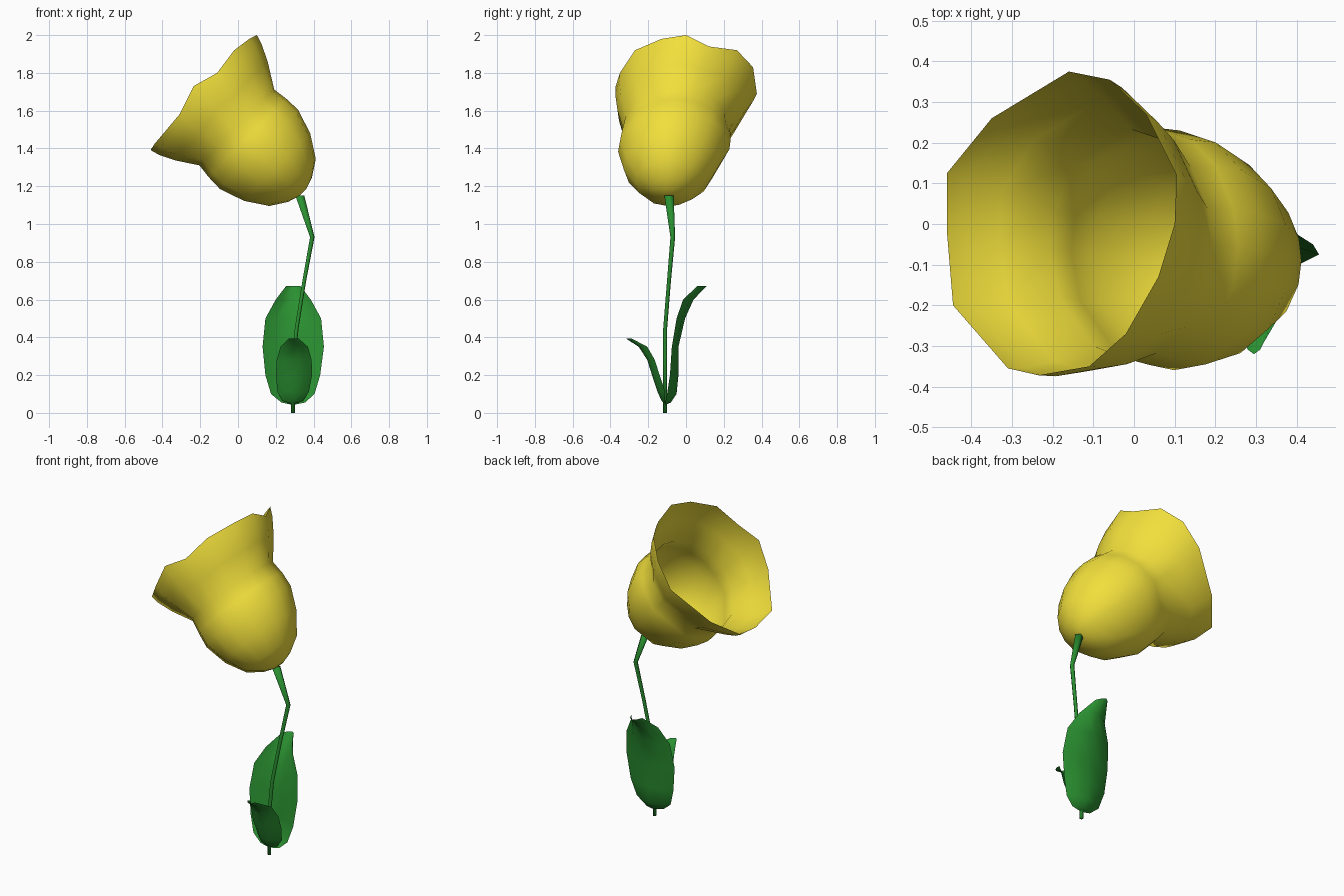
import bpy, bmesh, math
from mathutils import Vector

if "Cube" in bpy.data.objects:
    bpy.data.objects.remove(bpy.data.objects["Cube"])


def material(name, rgb):
    m = bpy.data.materials.new(name)
    m.diffuse_color = (*rgb, 1)
    m.use_nodes = True
    m.node_tree.nodes["Principled BSDF"].inputs["Base Color"].default_value = m.diffuse_color
    return m


def loft(name, rows, mat, closed=False, cap_start=False, cap_end=False):
    """Skin rows of points with quads; closed joins each row into a ring."""
    bm = bmesh.new()
    vs = [[bm.verts.new(p) for p in row] for row in rows]
    n = len(rows[0])
    for a, b in zip(vs, vs[1:]):
        for i in range(n if closed else n - 1):
            j = (i + 1) % n
            bm.faces.new((a[i], a[j], b[j], b[i]))
    if cap_start:
        bm.faces.new(vs[0][::-1])
    if cap_end:
        bm.faces.new(vs[-1])
    bmesh.ops.recalc_face_normals(bm, faces=bm.faces)
    me = bpy.data.meshes.new(name)
    bm.to_mesh(me)
    bm.free()
    for p in me.polygons:
        p.use_smooth = True
    me.materials.append(mat)
    ob = bpy.data.objects.new(name, me)
    bpy.context.collection.objects.link(ob)
    return ob


yellow = material("petal_yellow", (0.88, 0.74, 0.045))
green = material("leaf_green", (0.023, 0.28, 0.03))

# Flower cup: tilted bell with an irregular rim
pole = Vector((0.355, 0, 1.18))
axis = Vector((-0.71, 0, 0.70)).normalized()
side = Vector((0.70, 0, 0.71)).normalized()
across = Vector((0, 1, 0))
rim = [Vector(p) for p in (
    (-0.46, 0.125, 1.40), (-0.46, -0.02, 1.39), (-0.445, -0.20, 1.42),
    (-0.31, -0.355, 1.58), (-0.235, -0.372, 1.73), (-0.11, -0.35, 1.80),
    (-0.02, -0.27, 1.92), (0.06, -0.13, 1.98), (0.10, 0.0, 2.0),
    (0.105, 0.12, 1.94), (0.03, 0.27, 1.92), (-0.06, 0.355, 1.83),
    (-0.16, 0.375, 1.69), (-0.35, 0.26, 1.50))]
rim_centre = pole + axis * 0.745
angles = [math.atan2((p - rim_centre).dot(across), (p - rim_centre).dot(side))
          for p in rim]
rings = []
for t, r, y in ((0.0, 0.03, -0.09), (0.02, 0.09, -0.09), (0.075, 0.175, -0.09),
                (0.19, 0.25, -0.08), (0.325, 0.295, -0.065),
                (0.41, 0.292, -0.055), (0.49, 0.282, -0.05)):
    c = pole + axis * t - side * 0.018 + across * y
    rings.append([c + side * r * math.cos(a) + across * r * math.sin(a)
                  for a in angles])
neck = rings[-1]
neck_centre = pole + axis * 0.49 + across * -0.05
for f, s in ((0.45, 1.04), (0.8, 1.03)):
    c = neck_centre.lerp(rim_centre, f)
    rings.append([c + (a.lerp(b, f) - c) * s for a, b in zip(neck, rim)])
rings.append(rim)
loft("flower_cup", rings, yellow, closed=True, cap_start=True)

# Bent stem, thickening below the flower
stem = ((0.29, -0.11, 0.0, 0.011), (0.295, -0.11, 0.3, 0.011),
        (0.31, -0.11, 0.45, 0.011), (0.35, -0.09, 0.7, 0.011),
        (0.392, -0.07, 0.93, 0.013), (0.325, -0.09, 1.15, 0.026))
loft("stem", [[(x + r * math.cos(k * math.tau / 5),
                y + r * math.sin(k * math.tau / 5), z) for k in range(5)]
              for x, y, z, r in stem], green, closed=True,
     cap_start=True, cap_end=True)


# Cupped leaves: rows of height, middle y, edge y, left x, right x
def leaf(name, rows):
    pts = []
    for z, ymid, yedge, x0, x1 in rows:
        pts.append([((x0 + x1) / 2 + u * (x1 - x0) / 2,
                     yedge + (ymid - yedge) * (1 - u * u), z)
                    for u in (-1, -0.6, 0, 0.6, 1)])
    loft(name, pts, green)


leaf("large_back_leaf", (
    (0.045, -0.105, -0.11, 0.275, 0.305), (0.055, -0.08, -0.11, 0.23, 0.355),
    (0.10, -0.05, -0.10, 0.175, 0.405), (0.20, -0.04, -0.085, 0.145, 0.435),
    (0.35, -0.04, -0.075, 0.13, 0.455), (0.50, -0.005, -0.05, 0.145, 0.44),
    (0.60, 0.04, -0.015, 0.20, 0.385), (0.672, 0.11, 0.06, 0.255, 0.33)))
leaf("small_front_leaf", (
    (0.05, -0.115, -0.11, 0.275, 0.305), (0.065, -0.13, -0.11, 0.235, 0.345),
    (0.11, -0.15, -0.11, 0.21, 0.375), (0.20, -0.18, -0.14, 0.20, 0.392),
    (0.28, -0.205, -0.165, 0.205, 0.39), (0.35, -0.25, -0.205, 0.225, 0.37),
    (0.395, -0.32, -0.29, 0.27, 0.32)))
